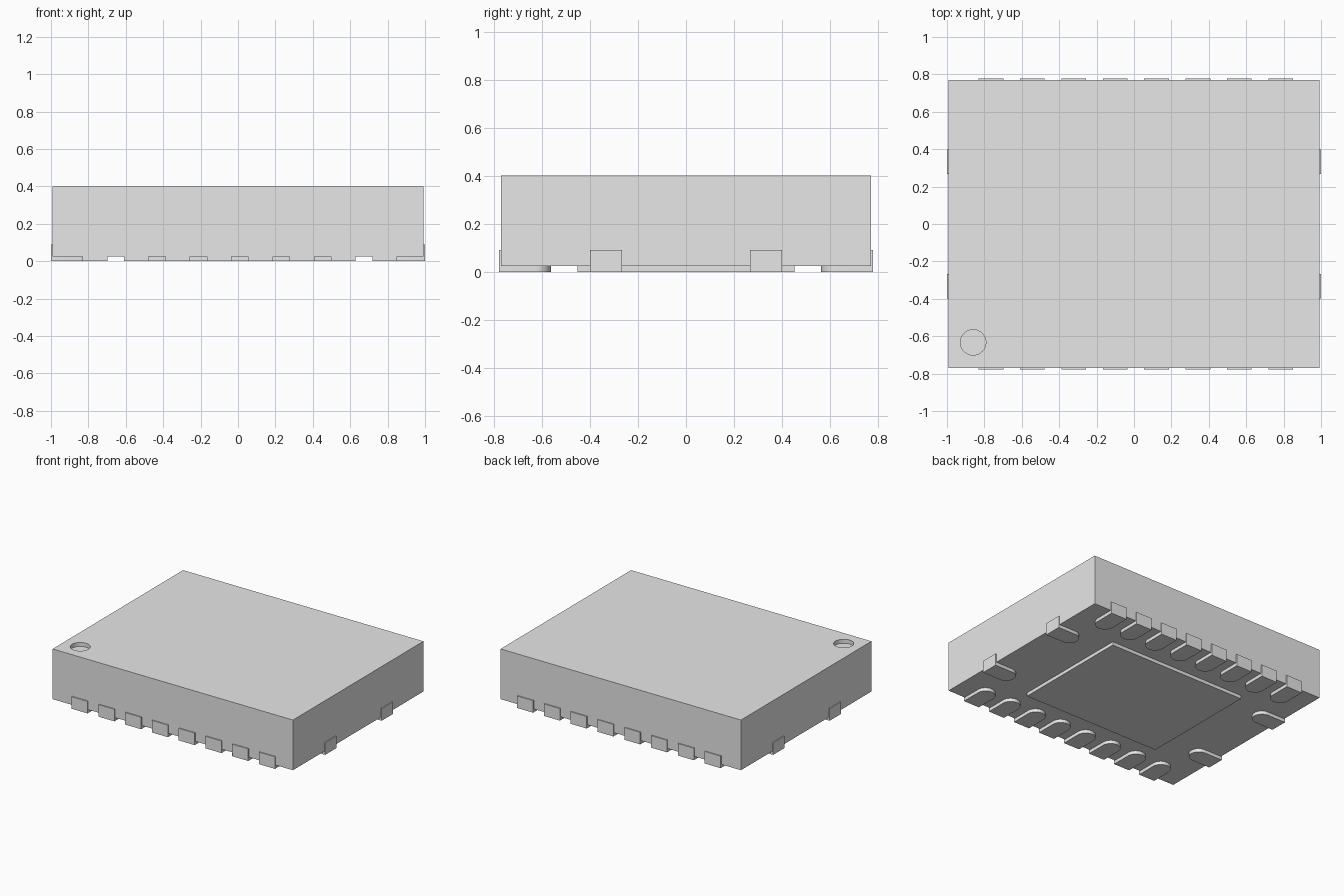
import bpy, bmesh, math
from mathutils import Matrix

if "Cube" in bpy.data.objects:
    bpy.data.objects.remove(bpy.data.objects["Cube"])

HALF_X, HALF_Y = 0.993, 0.77      # body half sizes
BASE, TOP = 0.025, 0.4            # body underside and top
LEAD_W, LEAD_LEN, TAB_H = 0.132, 0.215, 0.09
PITCH = 0.2213

grey = bpy.data.materials.new("plain_grey")
grey.use_nodes = True
grey.diffuse_color = (0.8, 0.8, 0.8, 1)
grey.node_tree.nodes["Principled BSDF"].inputs["Base Color"].default_value = (0.8, 0.8, 0.8, 1)


def make_object(name, bm):
    bmesh.ops.recalc_face_normals(bm, faces=bm.faces[:])
    mesh = bpy.data.meshes.new(name)
    bm.to_mesh(mesh)
    bm.free()
    mesh.materials.append(grey)
    obj = bpy.data.objects.new(name, mesh)
    bpy.context.collection.objects.link(obj)
    return obj


def make_box(name, half_x, half_y, low, high):
    bm = bmesh.new()
    bmesh.ops.create_cube(bm, size=1)
    bmesh.ops.scale(bm, vec=(2 * half_x, 2 * half_y, high - low), verts=bm.verts)
    bmesh.ops.translate(bm, vec=(0, 0, (low + high) / 2), verts=bm.verts)
    return make_object(name, bm)


def raise_faces(bm, faces, height):
    out = bmesh.ops.extrude_face_region(bm, geom=faces, use_keep_orig=True)["geom"]
    bmesh.ops.translate(bm, vec=(0, 0, height),
                        verts=[g for g in out if isinstance(g, bmesh.types.BMVert)])
    return [g for g in out if isinstance(g, bmesh.types.BMFace)]


def make_lead(name, x, y, angle, reach):
    """Round-ended pad with an upright tab; outer end at the origin, pad along +y."""
    bm = bmesh.new()
    r, tab = LEAD_W / 2, reach + 0.01
    # Flat strip under the tab, and the rounded pad behind it
    a, b, c, d = [bm.verts.new(p) for p in
                  ((-r, 0, 0), (r, 0, 0), (r, tab, 0), (-r, tab, 0))]
    steps = 20
    arc = [bm.verts.new((r * math.cos(math.pi * i / steps),
                         LEAD_LEN - r + r * math.sin(math.pi * i / steps), 0))
           for i in range(steps + 1)]
    strip = bm.faces.new((a, b, c, d))
    pad = bm.faces.new([d, c] + arc)
    raised = raise_faces(bm, [strip, pad], BASE)
    tab_top = [f for f in raised if f.calc_center_median().y < tab]
    # Upright tab against the body side
    moved = bmesh.ops.extrude_discrete_faces(bm, faces=tab_top)["faces"]
    bmesh.ops.translate(bm, vec=(0, 0, TAB_H - BASE), verts=list(moved[0].verts))
    bmesh.ops.transform(bm, verts=bm.verts,
                        matrix=Matrix.Translation((x, y, 0)) @ Matrix.Rotation(angle, 4, "Z"))
    obj = make_object(name, bm)
    bpy.ops.object.select_all(action="DESELECT")
    obj.select_set(True)
    bpy.context.view_layer.objects.active = obj
    bpy.ops.object.shade_smooth_by_angle(angle=math.radians(30))


# Body with a shallow round corner marker sunk into the top
body = make_box("body", HALF_X, HALF_Y, BASE, TOP)
bm = bmesh.new()
bmesh.ops.create_cone(bm, cap_ends=True, segments=48, radius1=0.068, radius2=0.068, depth=0.06,
                      matrix=Matrix.Translation((-0.86, -0.633, TOP)))
cutter = make_object("marker_cutter", bm)
cutter.hide_render = True
cut = body.modifiers.new("marker_recess", "BOOLEAN")
cut.operation = "DIFFERENCE"
cut.solver = "EXACT"
cut.object = cutter
bpy.context.view_layer.objects.active = body
bpy.ops.object.modifier_apply(modifier=cut.name)
bpy.data.objects.remove(cutter)

# Large pad under the middle
make_box("centre_pad", 0.567, 0.452, 0, BASE)

# Eight leads along front and back
for i in range(8):
    x = 0.01 + (i - 3.5) * PITCH
    make_lead(f"front_lead_{i + 1}", x, -HALF_Y - 0.008, 0, 0.008)
    make_lead(f"back_lead_{i + 1}", x, HALF_Y + 0.008, math.pi, 0.008)

# Two leads on each end
for i, y in enumerate((-0.333, 0.333)):
    make_lead(f"left_lead_{i + 1}", 1, y, math.pi / 2, 0.007)
    make_lead(f"right_lead_{i + 1}", -1, y, -math.pi / 2, 0.007)
